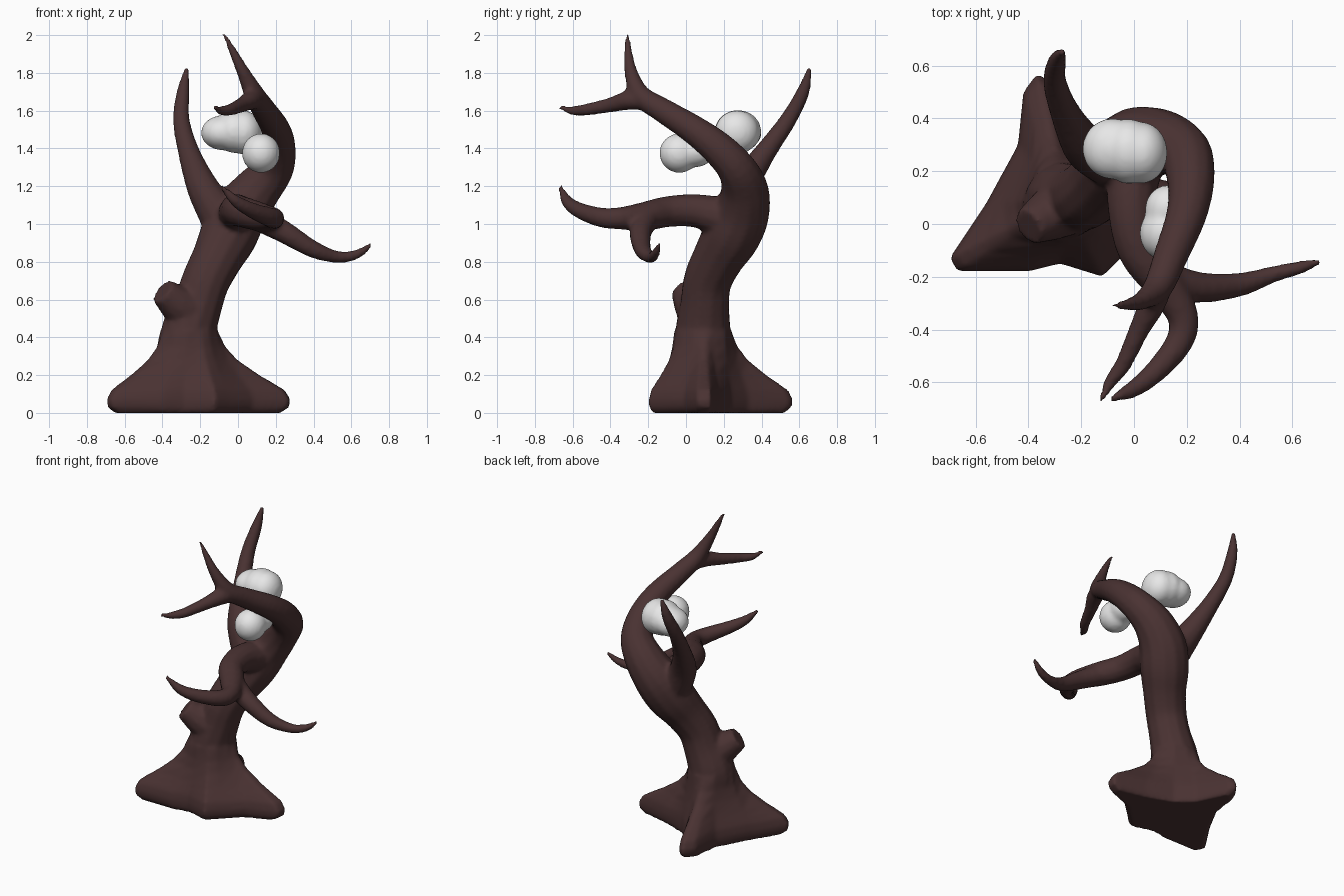
import bpy, bmesh, math
from mathutils import Vector, Matrix

if "Cube" in bpy.data.objects:
    bpy.data.objects.remove(bpy.data.objects["Cube"])


def material(name, rgb):
    m = bpy.data.materials.new(name)
    m.diffuse_color = (*rgb, 1)
    m.use_nodes = True
    m.node_tree.nodes["Principled BSDF"].inputs["Base Color"].default_value = m.diffuse_color
    return m


bark = material("dark_bark", (0.068, 0.032, 0.032))
pale = material("pale_white", (0.80, 0.80, 0.80))


def catmull(a, b, c, d, t):
    return 0.5 * (2 * b + (c - a) * t + (2 * a - 5 * b + 4 * c - d) * t * t
                  + (3 * b - a - 3 * c + d) * t ** 3)


def skin(bm, rings):
    """Bridge closed rings and cap both ends."""
    vs = [[bm.verts.new(p) for p in r] for r in rings]
    n = len(vs[0])
    for a, b in zip(vs, vs[1:]):
        for i in range(n):
            j = (i + 1) % n
            bm.faces.new((a[i], a[j], b[j], b[i]))
    bm.faces.new(vs[0][::-1])
    bm.faces.new(vs[-1])


def limb(bm, pts, sides=12, steps=4):
    """Tapered tube through (x, y, z, radius) points."""
    p = [Vector(q) for q in pts]
    p = [2 * p[0] - p[1]] + p + [2 * p[-1] - p[-2]]
    path = [catmull(*p[i:i + 4], s / steps)
            for i in range(len(p) - 3) for s in range(steps)] + [p[-2]]
    pos = [Vector(q[:3]) for q in path]
    rings, prev, side = [], None, None
    for i, c in enumerate(pos):
        d = (pos[min(i + 1, len(pos) - 1)] - pos[max(i - 1, 0)]).normalized()
        if prev is None:
            side = d.orthogonal().normalized()
        else:
            side = prev.rotation_difference(d) @ side
        prev, up, r = d, d.cross(side), max(path[i][3], 0.012)
        rings.append([c + r * (math.cos(a) * side + math.sin(a) * up)
                      for a in (2 * math.pi * k / sides for k in range(sides))])
    skin(bm, rings)


def finish(bm, name, mat, voxel, smooth):
    """Fuse overlapping volumes into one smooth skin."""
    bmesh.ops.recalc_face_normals(bm, faces=bm.faces[:])
    me = bpy.data.meshes.new(name)
    bm.to_mesh(me)
    bm.free()
    ob = bpy.data.objects.new(name, me)
    bpy.context.collection.objects.link(ob)
    me.materials.append(mat)
    rm = ob.modifiers.new("fuse", 'REMESH')
    rm.mode, rm.voxel_size, rm.use_smooth_shade = 'VOXEL', voxel, True
    sm = ob.modifiers.new("soften", 'SMOOTH')
    sm.factor, sm.iterations = 0.5, smooth
    return ob


bm = bmesh.new()

# root flare: star outline shrinking into the round trunk
outline = [(-.70, -.13), (-.67, -.18), (-.40, -.18), (-.28, -.15), (-.12, -.20),
           (-.05, -.13), (.08, -.01), (.27, .06), (.28, .13), (.05, .18),
           (-.13, .24), (-.23, .33), (-.33, .55), (-.37, .57), (-.42, .50),
           (-.44, .30), (-.56, .08)]
cx, cy, cr = -.26, .09, .155
rings = []
for z, w in [(0, .86), (.03, .98), (.07, 1), (.12, .92), (.16, .75), (.20, .57),
             (.28, .27), (.35, .1), (.43, 0)]:
    ring = []
    for x, y in outline:
        a = math.atan2(y - cy, x - cx)
        qx, qy = cx + cr * math.cos(a), cy + cr * math.sin(a)
        ring.append((qx + (x - qx) * w, qy + (y - qy) * w, z))
    rings.append(ring)
skin(bm, rings)

# trunk sweeping up into the top branch
limb(bm, [(-.26, .09, .30, .15), (-.26, .09, .43, .15), (-.21, .10, .58, .132),
          (-.17, .115, .70, .13), (-.11, .17, .82, .137), (-.05, .24, .94, .155),
          (.01, .295, 1.06, .15), (.10, .31, 1.18, .128), (.19, .27, 1.29, .105),
          (.215, .17, 1.40, .092), (.20, .04, 1.50, .078), (.14, -.12, 1.60, .066),
          (.09, -.24, 1.68, .056), (.03, -.29, 1.80, .036), (-.02, -.305, 1.90, .024),
          (-.075, -.31, 2.01, .01)])
# forward fork of the top branch
limb(bm, [(.11, -.19, 1.65, .05), (.07, -.30, 1.655, .052), (.02, -.40, 1.63, .040),
          (-.04, -.53, 1.605, .032), (-.09, -.60, 1.60, .025), (-.125, -.67, 1.62, .01)])
# left rear branch
limb(bm, [(-.04, .24, .95, .12), (-.12, .26, 1.08, .105), (-.19, .30, 1.20, .085),
          (-.26, .42, 1.38, .058), (-.30, .54, 1.55, .045), (-.29, .62, 1.70, .035),
          (-.27, .655, 1.83, .012)])
# front branch with its forward tip
limb(bm, [(.0, .22, 1.03, .11), (-.01, .05, 1.07, .09), (.02, -.10, 1.065, .083),
          (.11, -.22, 1.04, .078), (.185, -.35, 1.03, .06), (.17, -.45, 1.035, .053),
          (.08, -.56, 1.07, .043), (-.01, -.63, 1.12, .032), (-.09, -.665, 1.20, .012)])
# right fork of the front branch
limb(bm, [(.09, -.20, 1.04, .07), (.24, -.24, .96, .06), (.40, -.23, .865, .046),
          (.53, -.19, .825, .032), (.63, -.165, .84, .026), (.71, -.14, .895, .012)])
# broken stub
limb(bm, [(-.22, .09, .50, .12), (-.31, .04, .57, .105), (-.40, -.01, .645, .072)])
finish(bm, "tree", bark, 0.014, 4)


# pale rounded stones in the crook of the branches
def stone(name, lobes):
    b = bmesh.new()
    for c, s in lobes:
        bmesh.ops.create_icosphere(b, subdivisions=3, radius=1,
                                   matrix=Matrix.Translation(c) @ Matrix.Diagonal((*s, 1)))
    finish(b, name, pale, 0.012, 12)


stone("large_stone", [((-.082, .285, 1.483), (.115, .117, .093)),
                      ((-.02, .275, 1.49), (.1, .125, .115)),
                      ((.028, .27, 1.485), (.1, .118, .118))])
stone("small_stone", [((.122, -.035, 1.375), (.102, .107, .106)),
                      ((.13, .055, 1.385), (.09, .095, .085))])
